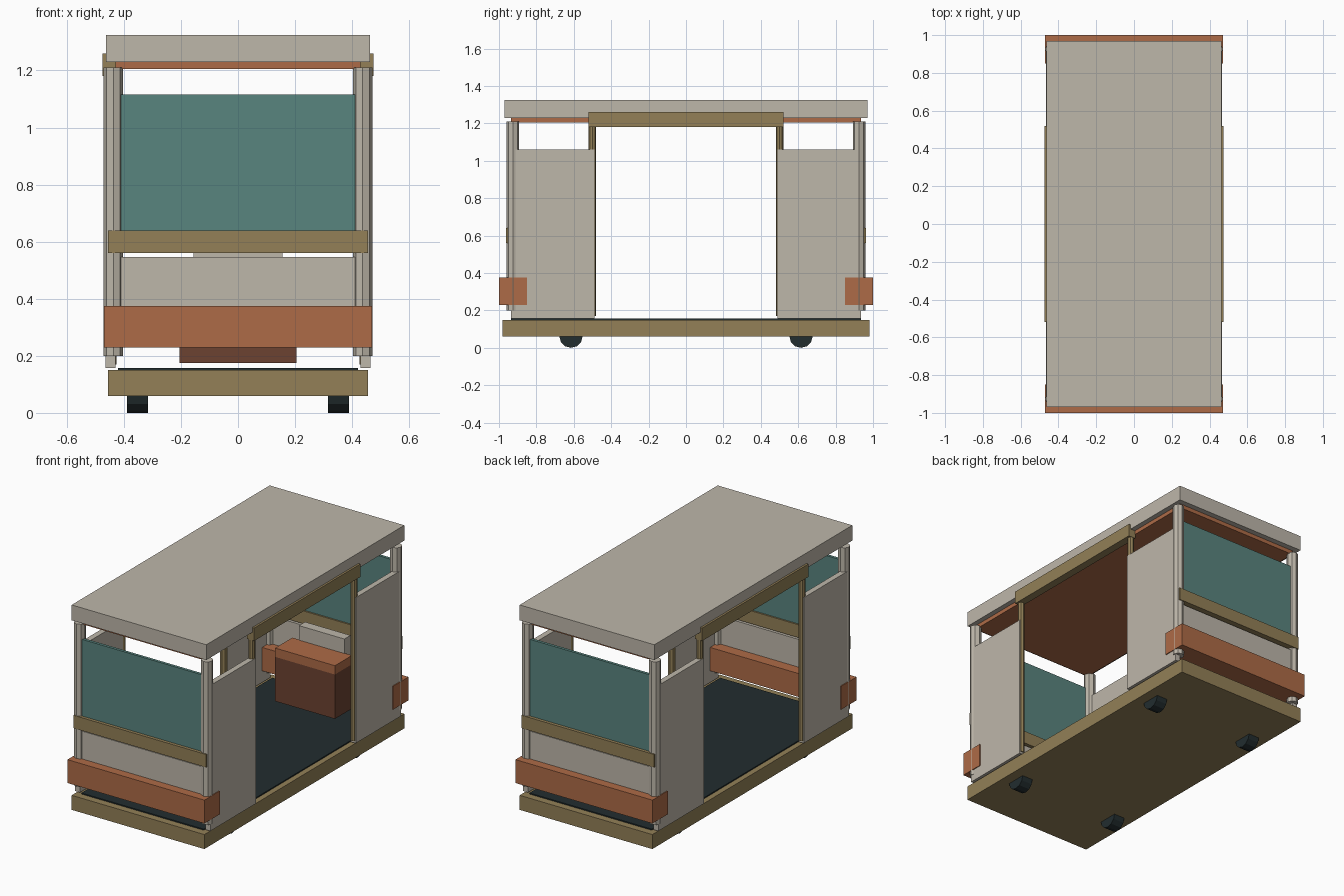
import bpy, bmesh, math
from mathutils import Matrix

if "Cube" in bpy.data.objects:
    bpy.data.objects.remove(bpy.data.objects["Cube"])


def material(name, hex_colour):
    rgb = [int(hex_colour[i:i + 2], 16) / 255 for i in (0, 2, 4)]
    lin = [c / 12.92 if c <= 0.04045 else ((c + 0.055) / 1.055) ** 2.4 for c in rgb]
    m = bpy.data.materials.new(name)
    m.diffuse_color = (*lin, 1)
    m.use_nodes = True
    m.node_tree.nodes["Principled BSDF"].inputs["Base Color"].default_value = m.diffuse_color
    return m


GREY = material("warm grey", "beb7aa")
TAN = material("tan", "938057")
ORANGE = material("burnt orange", "ae6b47")
BROWN = material("dark brown", "6c4231")
TEAL = material("teal glass", "59857f")
DARK = material("near black", "222d2f")


def finish(name, bm, mat):
    mesh = bpy.data.meshes.new(name)
    bm.to_mesh(mesh)
    bm.free()
    mesh.materials.append(mat)
    obj = bpy.data.objects.new(name, mesh)
    bpy.context.collection.objects.link(obj)
    return obj


def box(name, mat, x, y, z):
    """Box from (min, max) ranges on each axis."""
    bm = bmesh.new()
    size = [abs(r[1] - r[0]) for r in (x, y, z)]
    mid = [(r[0] + r[1]) / 2 for r in (x, y, z)]
    bmesh.ops.create_cube(bm, size=1, matrix=Matrix.Translation(mid) @ Matrix.Diagonal((*size, 1)))
    return finish(name, bm, mat)


def cylinder(name, mat, centre, radius, length, sides, axis="Z"):
    bm = bmesh.new()
    turn = Matrix.Rotation(math.pi / 2, 4, "Y") if axis == "X" else Matrix.Identity(4)
    bmesh.ops.create_cone(bm, cap_ends=True, segments=sides, radius1=radius, radius2=radius,
                          depth=length, matrix=Matrix.Translation(centre) @ turn)
    return finish(name, bm, mat)


def span(sign, a, b):
    return (sign * a, sign * b)


# Chassis, floor, ceiling and roof
box("chassis", TAN, (-0.455, 0.455), (-0.98, 0.98), (0.06, 0.15))
box("floor", DARK, (-0.42, 0.42), (-0.935, 0.935), (0.148, 0.157))
box("ceiling", ORANGE, (-0.43, 0.43), (-0.935, 0.935), (1.205, 1.232))
box("roof", GREY, (-0.462, 0.462), (-0.97, 0.97), (1.23, 1.325))

# Both ends: bumper, lower panel, belt rail and window
for s, end in ((-1, "front"), (1, "rear")):
    box(end + "_bumper", ORANGE, (-0.47, 0.47), span(s, 0.85, 1.0), (0.23, 0.375))
    box(end + "_lower_panel", GREY, (-0.41, 0.41), span(s, 0.92, 0.945), (0.25, 0.547))
    box(end + "_belt_rail", TAN, (-0.455, 0.455), span(s, 0.915, 0.963), (0.56, 0.64))
    box(end + "_window", TEAL, (-0.412, 0.412), span(s, 0.925, 0.943), (0.60, 1.115))

# Both sides: door header, then panels, posts and wheels at each corner
for sx, side in ((-1, "left"), (1, "right")):
    box(side + "_door_header", TAN, span(sx, 0.425, 0.475), (-0.52, 0.52), (1.18, 1.26))
    for sy, end in ((-1, "front"), (1, "rear")):
        tag = f"{end}_{side}_"
        box(tag + "side_panel", GREY, span(sx, 0.43, 0.465), span(sy, 0.49, 0.935), (0.157, 1.06))
        cylinder(tag + "corner_post", GREY, (sx * 0.437, sy * 0.926, 0.705), 0.034, 1.01, 8)
        cylinder(tag + "door_post", TAN, (sx * 0.445, sy * 0.5, 0.68), 0.02, 1.02, 8)
        cylinder(tag + "wheel", DARK, (sx * 0.352, sy * 0.615, 0.0625), 0.0625, 0.074, 12, "X")

# Single seat at the rear
box("seat_base", BROWN, (-0.205, 0.205), (0.657, 0.825), (0.175, 0.45))
box("seat_cushion", ORANGE, (-0.205, 0.205), (0.657, 0.825), (0.45, 0.505))
box("seat_back", GREY, (-0.156, 0.156), (0.82, 0.88), (0.44, 0.595))
